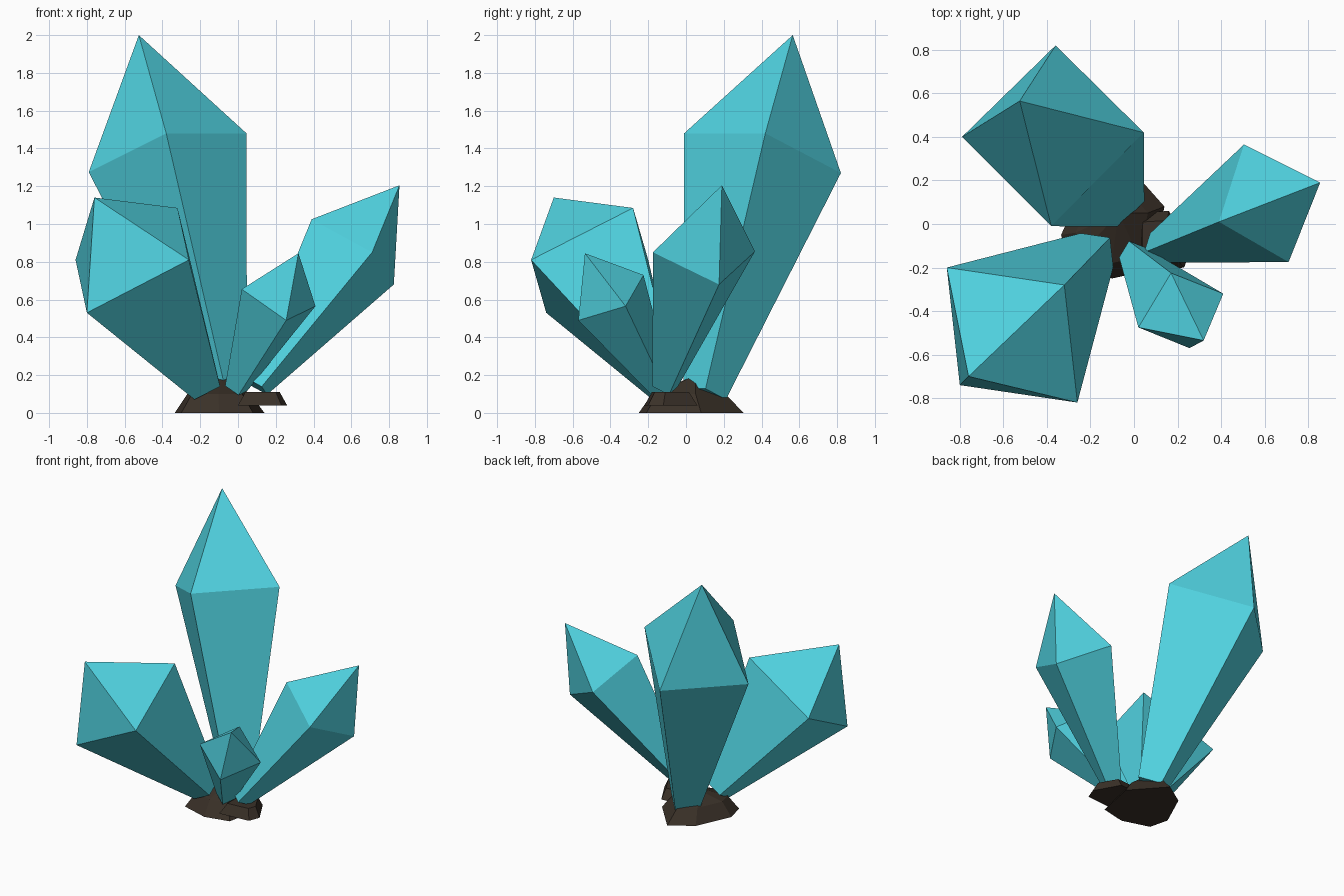
import bpy, bmesh
from mathutils import Vector

if "Cube" in bpy.data.objects:
    bpy.data.objects.remove(bpy.data.objects["Cube"])


def material(name, color):
    m = bpy.data.materials.new(name)
    m.diffuse_color = (*color, 1)
    m.use_nodes = True
    m.node_tree.nodes["Principled BSDF"].inputs["Base Color"].default_value = m.diffuse_color
    return m


CRYSTAL = material("turquoise crystal", (0.08, 0.64, 0.74))
ROCK = material("dark brown rock", (0.042, 0.030, 0.021))


def loft(name, rings, mat, tip=None):
    """Join rings of equal length with side faces; close the top with a cap or a tip."""
    bm = bmesh.new()
    loops = [[bm.verts.new(p) for p in ring] for ring in rings]
    n = len(loops[0])
    for a, b in zip(loops, loops[1:]):
        for i in range(n):
            j = (i + 1) % n
            bm.faces.new((a[i], a[j], b[j], b[i]))
    bm.faces.new(loops[0][::-1])
    if tip is None:
        bm.faces.new(loops[-1])
    else:
        t = bm.verts.new(tip)
        for i in range(n):
            bm.faces.new((loops[-1][i], loops[-1][(i + 1) % n], t))
    bmesh.ops.recalc_face_normals(bm, faces=bm.faces)
    me = bpy.data.meshes.new(name)
    bm.to_mesh(me)
    bm.free()
    me.materials.append(mat)
    ob = bpy.data.objects.new(name, me)
    bpy.context.collection.objects.link(ob)
    return ob


def crystal(name, tip, shoulder, foot, taper):
    """Four-sided crystal: small foot ring, wide shoulder ring, pointed tip."""
    top = [Vector(p) for p in shoulder]
    mid = sum(top, Vector()) / len(top)
    base = [Vector(foot) + (p - mid) * taper for p in top]
    loft(name, [base, top], CRYSTAL, tip)


# Crystals
crystal("tall_back_crystal", (-0.525, 0.565, 2.0),
        [(-0.79, 0.40, 1.275), (-0.36, 0.82, 1.27), (0.045, 0.42, 1.48), (-0.38, -0.01, 1.48)],
        (-0.065, 0.10, 0.10), 0.27)
crystal("left_front_crystal", (-0.76, -0.70, 1.14),
        [(-0.86, -0.20, 0.81), (-0.32, -0.28, 1.085), (-0.26, -0.82, 0.81), (-0.80, -0.74, 0.53)],
        (-0.17, -0.12, 0.14), 0.25)
crystal("right_crystal", (0.855, 0.19, 1.205),
        [(0.39, 0.01, 1.025), (0.71, -0.175, 0.85), (0.825, 0.175, 0.68), (0.505, 0.365, 0.855)],
        (0.10, -0.11, 0.14), 0.25)
crystal("small_front_crystal", (0.32, -0.535, 0.845),
        [(0.02, -0.475, 0.655), (0.255, -0.57, 0.49), (0.41, -0.32, 0.565), (0.17, -0.225, 0.73)],
        (-0.01, -0.13, 0.13), 0.30)


def rock(name, outline, z0, z1, scale, tip=None):
    """Faceted stone: ground outline shrinking to an upper ring."""
    cx = sum(p[0] for p in outline) / len(outline)
    cy = sum(p[1] for p in outline) / len(outline)
    low = [(x, y, z0) for x, y in outline]
    up = [(cx + (x - cx) * scale, cy + (y - cy) * scale, z1) for x, y in outline]
    loft(name, [low, up], ROCK, tip)


# Rock base: main stone with a low peak, and a raised slab on the right
rock("main_rock", [(-0.335, -0.05), (-0.30, -0.19), (-0.10, -0.25), (0.08, -0.21),
                   (0.14, 0.08), (-0.06, 0.305), (-0.22, 0.20)],
     0.0, 0.10, 0.70, (-0.07, 0.05, 0.20))
rock("side_rock", [(0.0, -0.22), (0.23, -0.20), (0.26, -0.12), (0.16, 0.06), (0.0, 0.05)],
     0.04, 0.11, 0.70)
